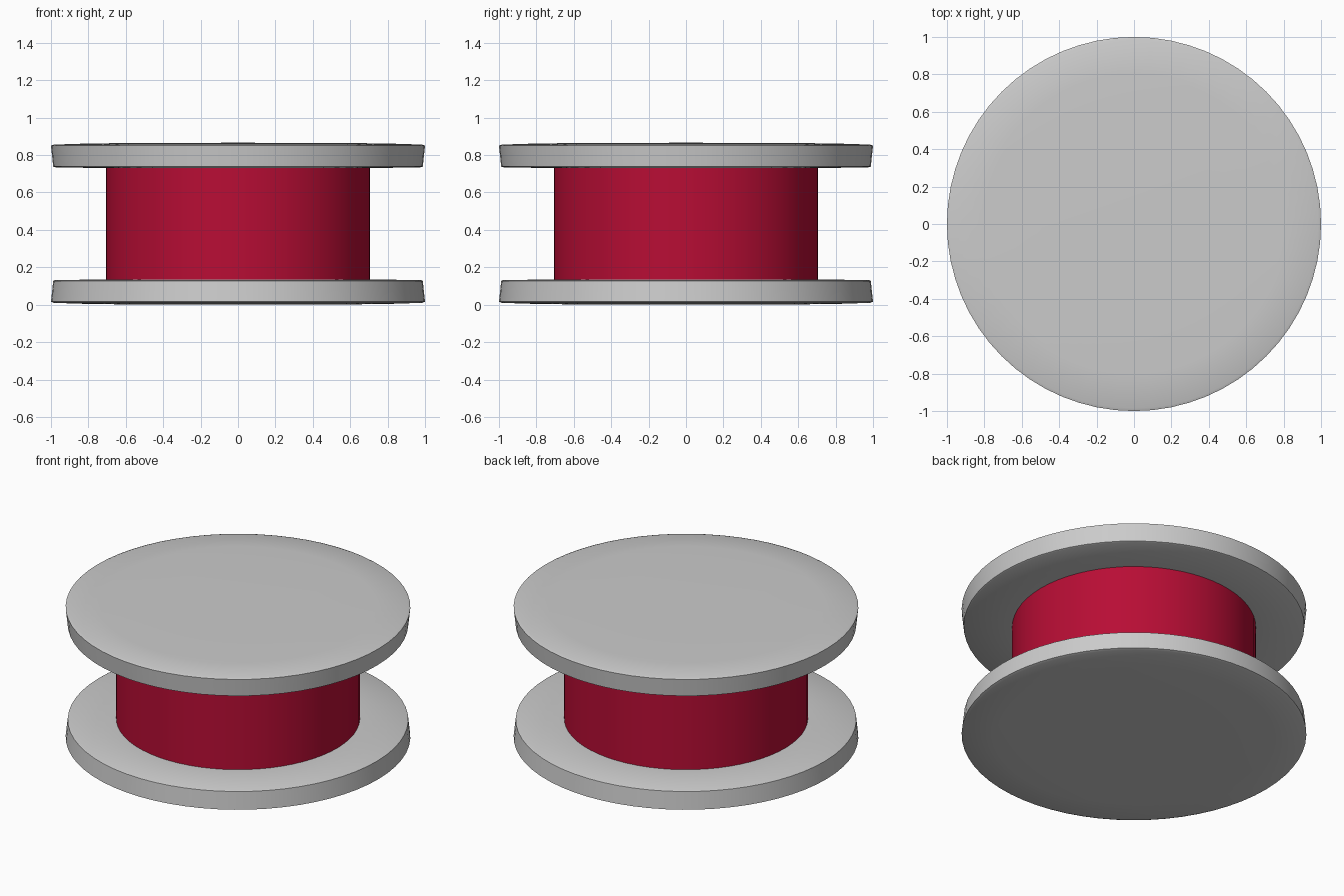
import bpy, bmesh, math

if "Cube" in bpy.data.objects:
    bpy.data.objects.remove(bpy.data.objects["Cube"])

SEG = 64
HEIGHT = 0.866


def lathe(name, profile, color=None):
    """Spin an (r, z) profile that starts and ends on the axis into a closed solid."""
    bm = bmesh.new()
    rings = []
    for r, z in profile:
        if r == 0:
            rings.append([bm.verts.new((0, 0, z))] * SEG)
        else:
            rings.append([bm.verts.new((r * math.cos(2 * math.pi * i / SEG),
                                        r * math.sin(2 * math.pi * i / SEG), z))
                          for i in range(SEG)])
    for a, b in zip(rings, rings[1:]):
        for i in range(SEG):
            j = (i + 1) % SEG
            bm.faces.new(list(dict.fromkeys((a[i], a[j], b[j], b[i]))))
    bmesh.ops.recalc_face_normals(bm, faces=bm.faces)
    mesh = bpy.data.meshes.new(name)
    bm.to_mesh(mesh)
    bm.free()
    obj = bpy.data.objects.new(name, mesh)
    bpy.context.collection.objects.link(obj)
    if color:
        mat = bpy.data.materials.new(name + "_color")
        mat.diffuse_color = color
        mat.use_nodes = True
        mat.node_tree.nodes["Principled BSDF"].inputs["Base Color"].default_value = mat.diffuse_color
        mesh.materials.append(mat)
    bpy.ops.object.select_all(action='DESELECT')
    obj.select_set(True)
    bpy.context.view_layer.objects.active = obj
    bpy.ops.object.shade_smooth_by_angle(angle=math.radians(30))
    return obj


# Flange: slightly domed outer face, rim tapering towards the drum
flange = [(0, 0), (0.49, 0.0005), (0.8, 0.004), (0.985, 0.010), (1.0, 0.016),
          (0.988, 0.127), (0.98, 0.131), (0.707, 0.136), (0, 0.136)]
lathe("bottom_flange", flange)
lathe("top_flange", [(r, HEIGHT - z) for r, z in flange])

# Crimson drum between the flanges
lathe("drum", [(0, 0.13), (0.707, 0.13), (0.707, HEIGHT - 0.13), (0, HEIGHT - 0.13)],
      (0.48, 0.004, 0.035, 1))
